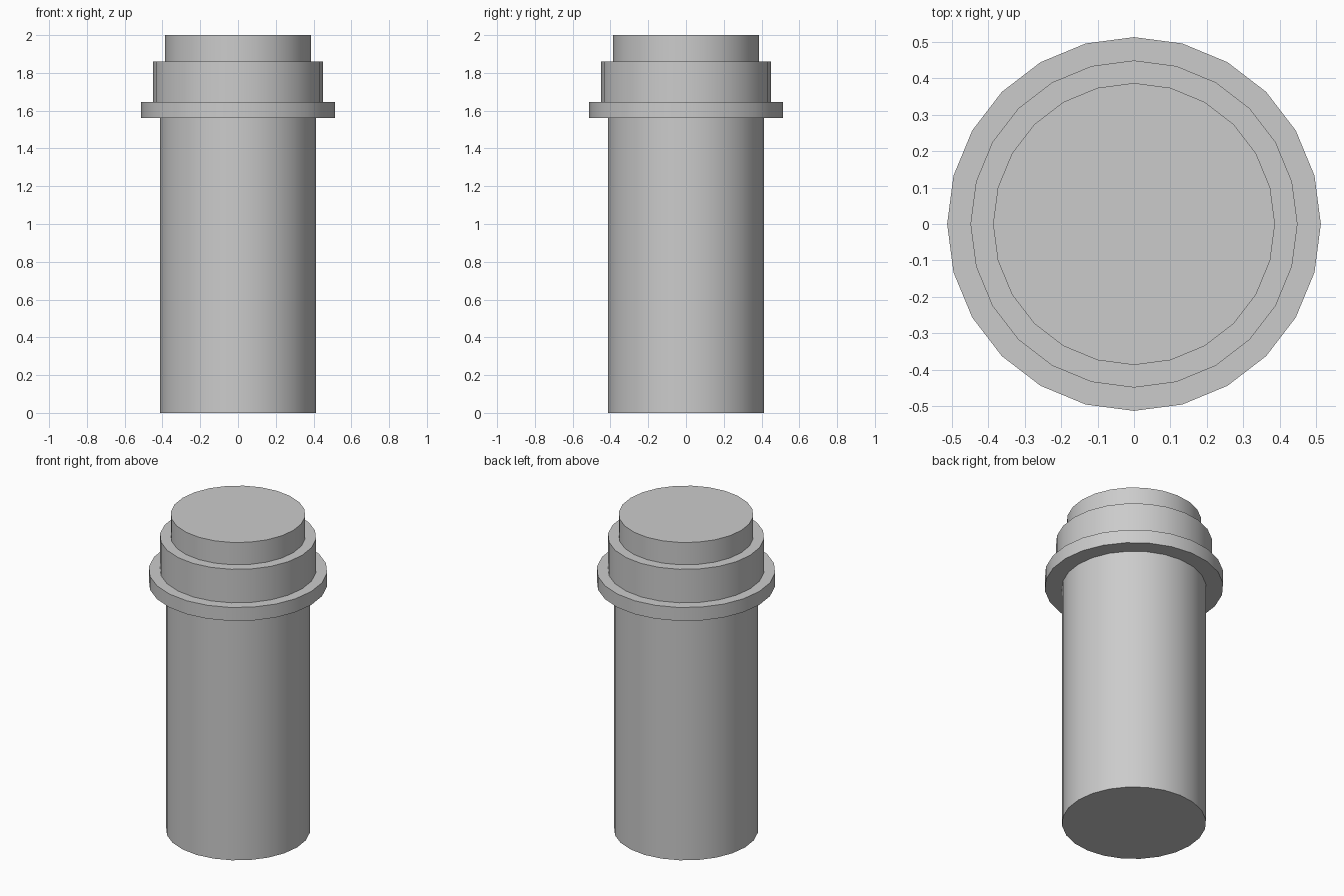
import bpy
import math

if "Cube" in bpy.data.objects:
    bpy.data.objects.remove(bpy.data.objects["Cube"])

SIDES = 24


def disc(name, radius, bottom, top):
    """Upright closed cylinder with smooth walls and sharp rims."""
    bpy.ops.mesh.primitive_cylinder_add(
        vertices=SIDES, radius=radius, depth=top - bottom,
        location=(0, 0, (bottom + top) / 2))
    obj = bpy.context.object
    obj.name = name
    bpy.ops.object.shade_smooth_by_angle(angle=math.radians(30))
    return obj


# Long cylindrical body
disc("body", 0.414, 0.0, 1.562)
# Thin wide flange
disc("flange", 0.513, 1.562, 1.647)
# Collar above the flange
disc("collar", 0.449, 1.647, 1.859)
# Narrow top cap
disc("top_cap", 0.387, 1.859, 2.0)
